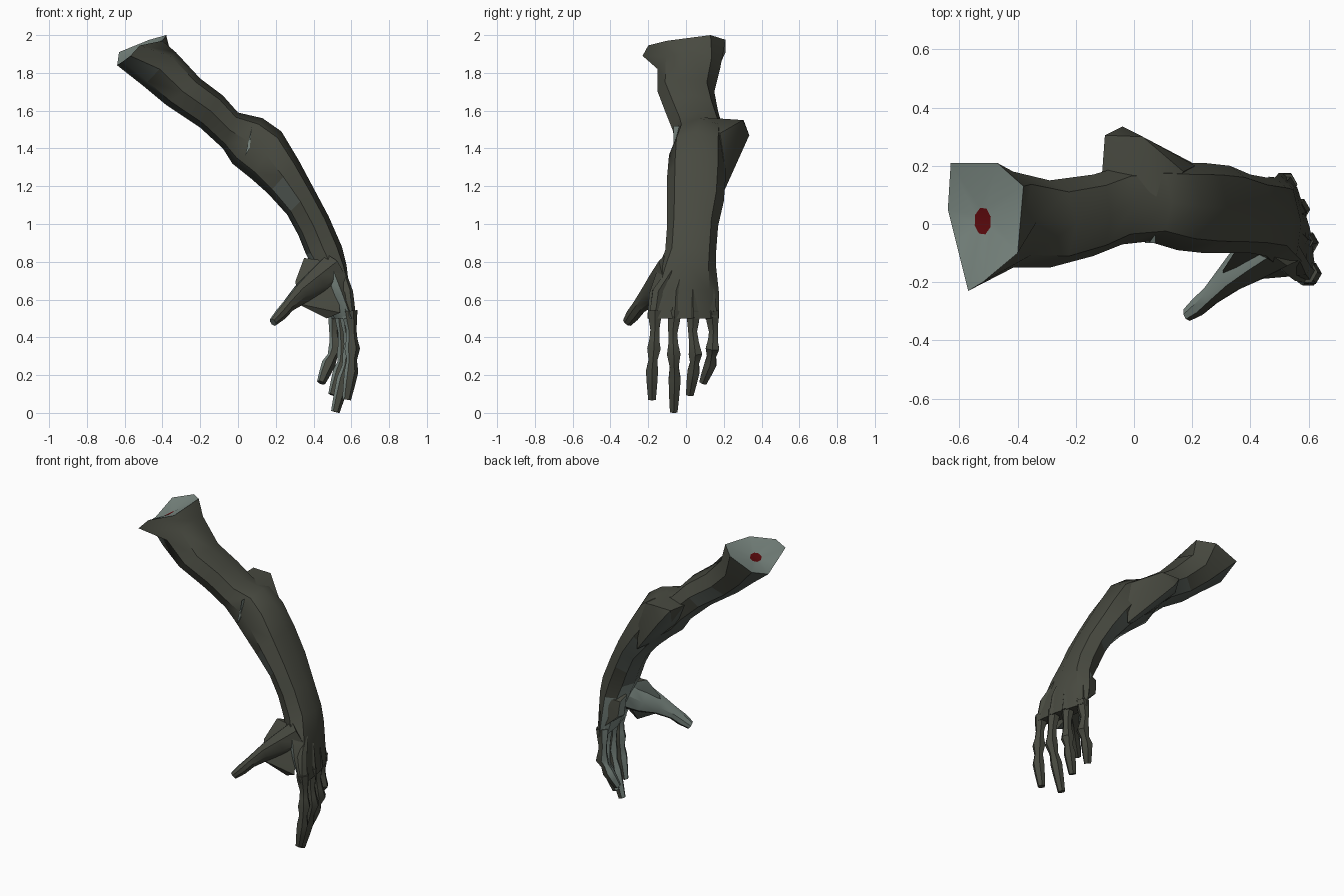
import bpy, bmesh, math
from mathutils import Vector


def material(name, rgb):
    m = bpy.data.materials.new(name)
    m.diffuse_color = (*rgb, 1)
    return m


MATS = [material("dark_olive_skin", (0.064, 0.067, 0.051)),
        material("pale_palm_skin", (0.20, 0.25, 0.225)),
        material("underside_skin", (0.088, 0.103, 0.09)),
        material("raw_red", (0.11, 0.003, 0.004))]


def finish(bm, name, palm_z=0.8):
    # Dark skin outside, pale on the palm side, mid tone under the arm
    bmesh.ops.recalc_face_normals(bm, faces=bm.faces)
    for f in bm.faces:
        if f.material_index == 0:
            if f.normal.x < -0.55 and f.calc_center_median().z < palm_z:
                f.material_index = 1
            elif f.normal.x < -0.3 and f.normal.z < -0.25:
                f.material_index = 2
    me = bpy.data.meshes.new(name)
    bm.to_mesh(me)
    bm.free()
    for m in MATS:
        me.materials.append(m)
    ob = bpy.data.objects.new(name, me)
    bpy.context.collection.objects.link(ob)
    bpy.context.view_layer.objects.active = ob
    ob.select_set(True)
    bpy.ops.object.shade_smooth_by_angle(angle=math.radians(38))
    ob.select_set(False)


def bridge(bm, a, b, mat=0):
    for i in range(len(a)):
        j = (i + 1) % len(a)
        bm.faces.new((a[i], a[j], b[j], b[i])).material_index = mat


def hull(name, points, mat=0):
    # Convex lump around the points
    bm = bmesh.new()
    for p in points:
        bm.verts.new(p)
    bmesh.ops.convex_hull(bm, input=bm.verts)
    bmesh.ops.delete(bm, geom=[v for v in bm.verts if not v.link_faces], context='VERTS')
    for f in bm.faces:
        f.material_index = mat
    finish(bm, name)


def tube(name, path, radii, sides=6, flat=1.0):
    # Tapered limb through the path points, closed at both ends
    bm = bmesh.new()
    pts = [Vector(p) for p in path]
    rings = []
    for i, p in enumerate(pts):
        d = (pts[min(i + 1, len(pts) - 1)] - pts[max(i - 1, 0)]).normalized()
        u = d.cross(Vector((1, 0, 0))).normalized()
        v = d.cross(u)
        rings.append([bm.verts.new(p + radii[i] * (u * math.cos(t) + v * flat * math.sin(t)))
                      for t in (math.tau * (k + 0.5) / sides for k in range(sides))])
    for a, b in zip(rings, rings[1:]):
        bridge(bm, a, b)
    bm.faces.new(rings[0])
    bm.faces.new(rings[-1])
    finish(bm, name)


# Arm and hand sections: top x, z, bottom x, z, y min, y max, shear
SECTIONS = [
    (-0.33, 1.91, -0.50, 1.73, -0.15, 0.18, 0),
    (-0.20, 1.77, -0.38, 1.63, -0.15, 0.15, 0),
    (-0.08, 1.68, -0.20, 1.51, -0.11, 0.17, 0),
    (0.00, 1.59, -0.08, 1.40, -0.07, 0.20, 0),
    (0.13, 1.56, -0.03, 1.32, -0.06, 0.21, 0),
    (0.23, 1.49, 0.07, 1.24, -0.09, 0.21, 0),
    (0.32, 1.34, 0.16, 1.16, -0.10, 0.21, 0),
    (0.40, 1.19, 0.26, 1.05, -0.10, 0.20, 0),
    (0.48, 1.04, 0.32, 0.94, -0.10, 0.17, 0),
    (0.55, 0.88, 0.36, 0.84, -0.11, 0.16, 0),
    (0.575, 0.78, 0.41, 0.75, -0.15, 0.16, 0.05),
    (0.59, 0.65, 0.46, 0.61, -0.195, 0.175, 0.15),
    (0.605, 0.50, 0.51, 0.50, -0.205, 0.175, 0.22),
]
# Ragged shoulder rim
RIM = [(-0.40, -0.10, 1.97), (-0.38, 0.13, 2.0), (-0.47, 0.21, 1.975), (-0.63, 0.21, 1.91),
       (-0.64, 0.05, 1.84), (-0.61, -0.07, 1.86), (-0.57, -0.23, 1.89), (-0.52, -0.20, 1.945)]

bm = bmesh.new()
rim = [bm.verts.new(p) for p in RIM]
rings = [rim]
for tx, tz, bx, bz, y0, y1, shear in SECTIONS:
    top, bot = Vector((tx, 0, tz)), Vector((bx, 0, bz))
    c, n = (top + bot) / 2, (top - bot) / 2
    c.y, hy = (y0 + y1) / 2, (y1 - y0) / 2
    ring = []
    for k in range(8):
        a = k * math.pi / 4
        s = 1.0 if k % 2 == 0 else 1.04
        p = c + n * (s * math.cos(a)) + Vector((0, hy * s * math.sin(a), 0))
        p.x -= shear * (p.y - c.y)
        ring.append(bm.verts.new(p))
    rings.append(ring)
for a, b in zip(rings, rings[1:]):
    bridge(bm, a, b)
bm.faces.new(rings[-1])
# Hollowed stump with a red bone end in the middle
core = []
for k in range(8):
    a = (k - 0.6) * math.pi / 4
    dx = 0.029 * math.cos(a)
    core.append(bm.verts.new((-0.52 + dx, 0.01 + 0.048 * math.sin(a), 1.905 + 0.6 * dx)))
bridge(bm, rim, core, 1)
bm.faces.new(core).material_index = 3
finish(bm, "arm")

# Pointed elbow bone
hull("elbow", [(-0.10, 0.305, 1.55), (-0.04, 0.335, 1.47), (0.03, 0.30, 1.55), (-0.09, 0.28, 1.46),
               (-0.11, 0.17, 1.54), (0.08, 0.08, 1.565), (-0.03, 0.15, 1.38), (0.21, 0.20, 1.34),
               (0.22, 0.20, 1.17), (0.17, 0.18, 1.48), (-0.05, 0.08, 1.42), (0.14, 0.16, 1.22)])

# Pale skin fold inside the elbow
hull("elbow_fold", [(x, y, z) for x, z in ((0.038, 1.36), (0.074, 1.52), (0.062, 1.40))
                    for y in (-0.066, 0.0)], 1)

# Flesh between the thumb and the palm
hull("thumb_web", [(0.35, -0.09, 0.82), (0.305, -0.16, 0.70), (0.31, -0.20, 0.58),
                   (0.40, -0.16, 0.55), (0.47, -0.16, 0.50), (0.54, -0.18, 0.53),
                   (0.52, -0.11, 0.80), (0.45, 0.0, 0.80), (0.43, -0.06, 0.60)])

# Heel of the palm on the little finger side
hull("palm_heel", [(0.40, 0.05, 0.76), (0.40, 0.12, 0.74), (0.41, 0.13, 0.64), (0.42, 0.05, 0.62),
                   (0.50, 0.15, 0.56), (0.50, 0.02, 0.56), (0.50, 0.15, 0.76), (0.50, 0.02, 0.80)])

# Fingers: base, knuckles and tip
FINGERS = {
    "index_finger": [(0.59, -0.165, 0.54), (0.60, -0.165, 0.44), (0.605, -0.17, 0.34),
                     (0.60, -0.18, 0.22), (0.575, -0.18, 0.07)],
    "middle_finger": [(0.575, -0.06, 0.54), (0.585, -0.07, 0.42), (0.595, -0.065, 0.31),
                      (0.56, -0.06, 0.18), (0.515, -0.065, 0.005)],
    "ring_finger": [(0.55, 0.04, 0.54), (0.555, 0.035, 0.43), (0.565, 0.05, 0.31),
                    (0.54, 0.04, 0.22), (0.50, 0.02, 0.095)],
    "little_finger": [(0.52, 0.135, 0.54), (0.51, 0.145, 0.43), (0.52, 0.14, 0.34),
                      (0.48, 0.13, 0.26), (0.44, 0.09, 0.16)],
}
for name, pts in FINGERS.items():
    pts = [Vector(p) for p in pts]
    path = []
    for a, b in zip(pts, pts[1:]):
        path += [a, a.lerp(b, 0.5)]
    path.append(pts[-1])
    tube(name, path, [0.042, 0.036, 0.027, 0.030, 0.041, 0.027, 0.037, 0.031, 0.023])

# Thumb
tube("thumb", [(0.50, -0.05, 0.74), (0.41, -0.12, 0.675), (0.33, -0.185, 0.625),
               (0.265, -0.245, 0.565), (0.225, -0.28, 0.52), (0.185, -0.31, 0.48)],
     [0.12, 0.095, 0.062, 0.041, 0.039, 0.027], 8, 0.8)

# Tendon ridges on the back of the hand
for i, (y, x) in enumerate([(-0.165, 0.59), (-0.06, 0.58), (0.04, 0.56), (0.135, 0.525)]):
    tube(f"tendon_{i + 1}", [(0.53, 0.02 + y * 0.4, 0.80), (x - 0.015, y * 0.9, 0.64), (x, y, 0.50)],
         [0.02, 0.034, 0.036])
